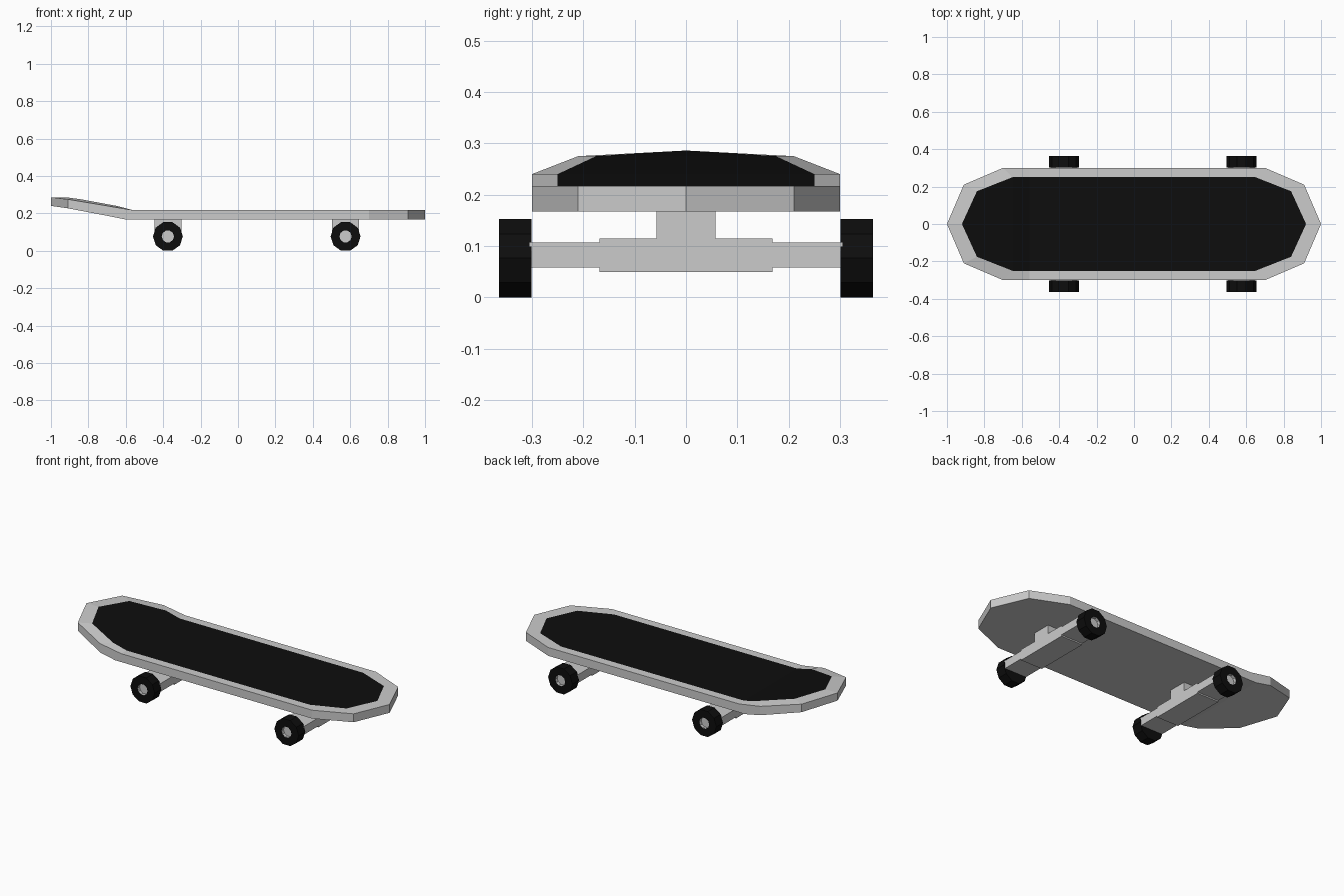
import bpy
import bmesh
from math import cos, sin, tau

if "Cube" in bpy.data.objects:
    bpy.data.objects.remove(bpy.data.objects["Cube"])


def material(name, colour):
    m = bpy.data.materials.new(name)
    m.diffuse_color = colour
    m.use_nodes = True
    m.node_tree.nodes["Principled BSDF"].inputs["Base Color"].default_value = m.diffuse_color
    return m


black = material("black", (0.004, 0.004, 0.004, 1))


def finish(bm, name, mat=None, solid=True):
    bmesh.ops.remove_doubles(bm, verts=bm.verts, dist=1e-5)
    if solid:
        bmesh.ops.recalc_face_normals(bm, faces=bm.faces)
    mesh = bpy.data.meshes.new(name)
    bm.to_mesh(mesh)
    bm.free()
    ob = bpy.data.objects.new(name, mesh)
    bpy.context.collection.objects.link(ob)
    if mat:
        mesh.materials.append(mat)
    return ob


def add_face(bm, pts):
    # drop repeated corners, so pointed ends become triangles
    unique = [p for i, p in enumerate(pts) if p not in pts[:i]]
    if len(unique) > 2:
        bm.faces.new([bm.verts.new(p) for p in unique])


# Board stations from tail to nose: x, half width, height
top = [(-1, 0, .286), (-.91, .21, .275), (-.70, .30, .24), (-.56, .30, .217),
       (.70, .30, .217), (.91, .21, .217), (1, 0, .217)]
bottom = [(-1, 0, .24), (-.91, .21, .227), (-.70, .30, .187), (-.60, .30, .167),
          (.70, .30, .167), (.91, .21, .167), (1, 0, .167)]
inner = [(-.92, 0, .286), (-.84, .175, .275), (-.65, .25, .24), (-.56, .25, .217),
         (.65, .25, .217), (.84, .175, .217), (.92, 0, .217)]


def strip(bm, a, b):
    # faces between two outlines, on both sides of the board
    for s in (1, -1):
        for i in range(len(a) - 1):
            add_face(bm, [(x, s * w, z) for x, w, z in (a[i], a[i + 1], b[i + 1], b[i])])


def fill(bm, ring):
    # cross strips that fill an outline, with a centre line
    strip(bm, ring, [(x, 0, z) for x, w, z in ring])


# Deck: underside, edge and top rim
bm = bmesh.new()
fill(bm, bottom)
strip(bm, bottom, top)
strip(bm, top, inner)
fill(bm, [(x, w, z - .004) for x, w, z in inner])
strip(bm, inner, [(x, w, z - .004) for x, w, z in inner])
finish(bm, "deck")

# Grip surface
bm = bmesh.new()
fill(bm, inner)
bmesh.ops.remove_doubles(bm, verts=bm.verts, dist=1e-5)
for f in bm.faces:
    f.normal_update()
    if f.normal.z < 0:
        f.normal_flip()
finish(bm, "grip", black, solid=False)


# Trucks: stepped profile in y-z, extruded along x
def truck(name, cx):
    half = [(.057, .175), (.057, .115), (.168, .115), (.168, .107), (.305, .107),
            (.305, .058), (.168, .058), (.168, .050)]
    outline = half + [(-y, z) for y, z in reversed(half)]
    bm = bmesh.new()
    face = bm.faces.new([bm.verts.new((cx - .0725, y, z)) for y, z in outline])
    ext = bmesh.ops.extrude_face_region(bm, geom=[face], use_keep_orig=True)
    moved = [v for v in ext["geom"] if isinstance(v, bmesh.types.BMVert)]
    bmesh.ops.translate(bm, verts=moved, vec=(.145, 0, 0))
    finish(bm, name)


# Wheels and hubs: ten-sided lathed profiles (radius, y)
def lathe(name, profile, cx, side, mat=None, solid=True, n=10):
    bm = bmesh.new()
    for k in range(n):
        for (r0, y0), (r1, y1) in zip(profile, profile[1:]):
            pts = []
            for r, y, j in ((r0, y0, k), (r1, y1, k), (r1, y1, k + 1), (r0, y0, k + 1)):
                a = tau * j / n
                pts.append((cx + r * cos(a), side * y, .0765 + r * sin(a)) if r
                           else (cx, side * y, .0765))
            add_face(bm, pts)
    bmesh.ops.remove_doubles(bm, verts=bm.verts, dist=1e-5)
    if not solid:
        # open cup faces outward along y and towards the axle
        for f in bm.faces:
            f.normal_update()
            c = f.calc_center_median()
            want = (cx - c.x, side * .001, .0765 - c.z)
            if sum(n_ * w for n_, w in zip(f.normal, want)) < 0:
                f.normal_flip()
    finish(bm, name, mat, solid)


for end, cx in (("rear", -.375), ("front", .575)):
    truck(end + "_truck", cx)
    for label, side in (("left", 1), ("right", -1)):
        lathe(f"{end}_{label}_wheel", [(.033, .364), (.08, .364), (.08, .301), (0, .301)],
              cx, side, black)
        lathe(f"{end}_{label}_hub", [(.033, .364), (.033, .345), (0, .345)],
              cx, side, solid=False)
